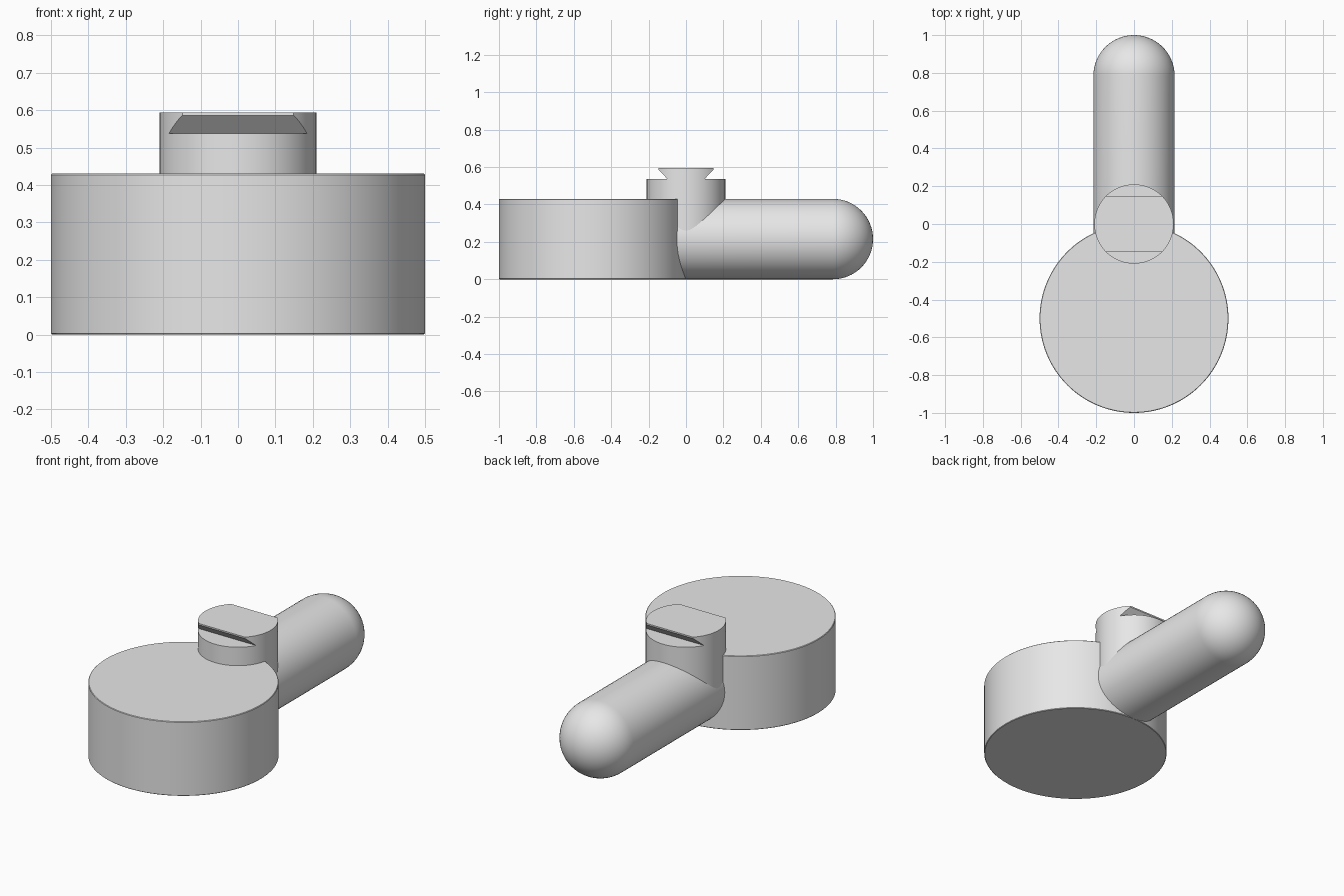
import bpy, bmesh
from math import sin, cos, pi, radians
from mathutils import Matrix, Vector

default = bpy.data.objects.get("Cube")
if default:
    bpy.data.objects.remove(default, do_unlink=True)

grey = bpy.data.materials.new("light grey")
grey.use_nodes = True
grey.diffuse_color = (0.8, 0.8, 0.8, 1)
grey.node_tree.nodes["Principled BSDF"].inputs["Base Color"].default_value = (0.8, 0.8, 0.8, 1)


def make_object(name, bm):
    bmesh.ops.recalc_face_normals(bm, faces=bm.faces)
    mesh = bpy.data.meshes.new(name)
    bm.to_mesh(mesh)
    bm.free()
    mesh.materials.append(grey)
    obj = bpy.data.objects.new(name, mesh)
    bpy.context.collection.objects.link(obj)
    return obj


def activate(obj):
    bpy.ops.object.select_all(action='DESELECT')
    obj.select_set(True)
    bpy.context.view_layer.objects.active = obj


def smooth(obj):
    activate(obj)
    bpy.ops.object.shade_smooth_by_angle(angle=radians(30))


def cylinder(name, radius, bottom, top, y, sides):
    bm = bmesh.new()
    bmesh.ops.create_cone(bm, cap_ends=True, segments=sides, radius1=radius,
                          radius2=radius, depth=top - bottom,
                          matrix=Matrix.Translation((0, y, (bottom + top) / 2)))
    return make_object(name, bm)


# Round base with a fine edge chamfer
base = cylinder("base_disc", 0.5, 0, 0.43, -0.5, 128)
chamfer = base.modifiers.new("chamfer", 'BEVEL')
chamfer.width = 0.003
chamfer.segments = 1
chamfer.limit_method = 'ANGLE'
activate(base)
bpy.ops.object.modifier_apply(modifier=chamfer.name)
smooth(base)

# Round-ended handle: a profile spun about the y axis
r, steps = 0.215, 16
profile = [(0, -0.15), (r, -0.15)]
profile += [(r * cos(a), 1 - r + r * sin(a))
            for a in (i * pi / 2 / steps for i in range(steps + 1))]
bm = bmesh.new()
verts = [bm.verts.new((x, y, r)) for x, y in profile]
edges = [bm.edges.new(pair) for pair in zip(verts, verts[1:])]
bmesh.ops.spin(bm, geom=verts + edges, cent=(0, 0, r), axis=(0, 1, 0),
               angle=2 * pi, steps=64, use_duplicate=False)
bmesh.ops.remove_doubles(bm, verts=bm.verts, dist=0.0005)
smooth(make_object("handle", bm))

# Upright post, undercut on front and back to leave a dovetail tenon
post = cylinder("dovetail_post", 0.21, 0.215, 0.594, 0, 96)
section = [(0.1, 0.537), (0.148, 0.586), (0.148, 0.7), (0.4, 0.7), (0.4, 0.537)]
for side in (-1, 1):
    bm = bmesh.new()
    face = bm.faces.new([bm.verts.new((-0.3, side * y, z)) for y, z in section])
    ext = bmesh.ops.extrude_face_region(bm, geom=[face])["geom"]
    bmesh.ops.translate(bm, vec=Vector((0.6, 0, 0)),
                        verts=[g for g in ext if isinstance(g, bmesh.types.BMVert)])
    cutter = make_object("undercut_cutter", bm)
    cutter.hide_render = True
    cut = post.modifiers.new("undercut", 'BOOLEAN')
    cut.operation = 'DIFFERENCE'
    cut.solver = 'EXACT'
    cut.object = cutter
    activate(post)
    bpy.ops.object.modifier_apply(modifier=cut.name)
    bpy.data.objects.remove(cutter, do_unlink=True)
smooth(post)
